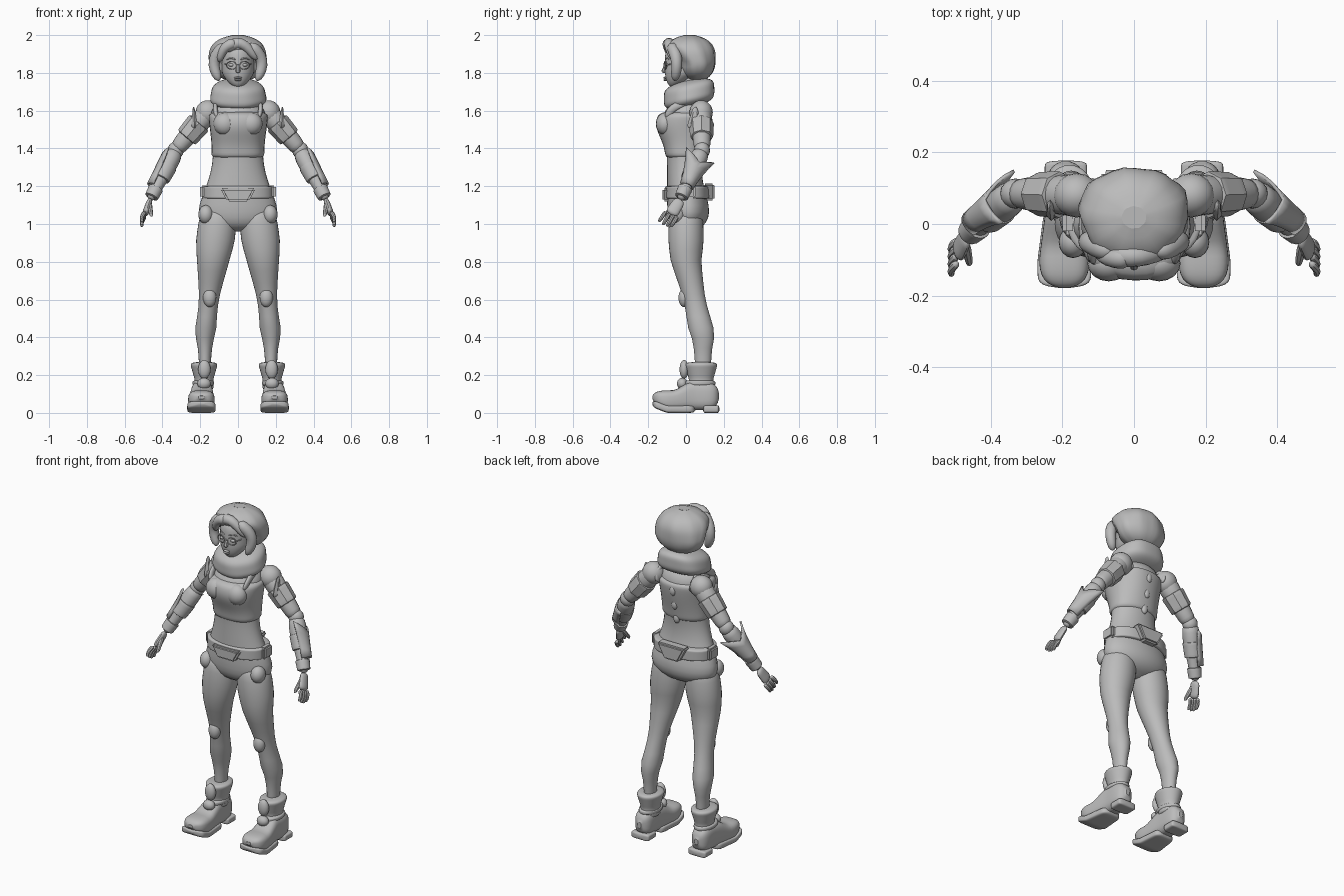
import bpy, bmesh
from math import sin, cos, pi, tau, exp, radians, copysign
from mathutils import Vector

if "Cube" in bpy.data.objects:
    bpy.data.objects.remove(bpy.data.objects["Cube"])

GREY = (.5, .5, .5, 1)
clay = bpy.data.materials.new("plain_grey")
clay.use_nodes = True
clay.diffuse_color = GREY
clay.node_tree.nodes["Principled BSDF"].inputs["Base Color"].default_value = GREY


def ramp(value, low, high):
    return min(1, max(0, (value - low) / (high - low)))


def bump(value, peak, spread):
    return exp(-((value - peak) / spread) ** 2)


def rounding(t, bluntness):
    """Shrink factor that closes both ends of a swept shape."""
    return max(.05, 1 - abs(t + t - 1) ** bluntness) ** .5


def spaced(steps):
    """Parameters from start to end, packed closer towards both ends."""
    return [(1 - cos(pi * i / steps)) / 2 for i in range(steps + 1)]


def finish(name, bm, pair=False, thickness=0):
    """Turn a bmesh into a shaded object, mirrored across x for pairs."""
    bmesh.ops.recalc_face_normals(bm, faces=bm.faces)
    mesh = bpy.data.meshes.new(name)
    bm.to_mesh(mesh)
    bm.free()
    mesh.materials.append(clay)
    part = bpy.data.objects.new(name, mesh)
    bpy.context.collection.objects.link(part)
    if thickness:
        part.modifiers.new("thickness", "SOLIDIFY").thickness = thickness
    if pair:
        part.modifiers.new("pair", "MIRROR").use_mirror_merge = False
    bpy.ops.object.select_all(action="DESELECT")
    part.select_set(True)
    bpy.context.view_layer.objects.active = part
    bpy.ops.object.shade_smooth_by_angle(angle=radians(40))


def bridge(bm, rows, closed=True):
    """Fill quads between neighbouring rows of vertices."""
    for near, far in zip(rows, rows[1:]):
        for i in range(0 if closed else 1, len(near)):
            bm.faces.new((near[i - 1], near[i], far[i], far[i - 1]))


def skin(name, loops, **options):
    bm = bmesh.new()
    rows = [[bm.verts.new(point) for point in loop] for loop in loops]
    bridge(bm, rows)
    bm.faces.new(rows[0])
    bm.faces.new(rows[-1])
    finish(name, bm, **options)


def form(name, low, high, rule, bluntness=4, square=1, lengthwise=False,
         tilt=0, ripple=0, waves=9, **options):
    """Stack ovals; rule(height) gives middle x, half width, near and far edge."""
    loops = []
    for t in spaced(24):
        height = low + (high - low) * t
        middle, half, near, far = rule(height)
        size = rounding(t, bluntness)
        loop = []
        for i in range(32):
            angle = tau * i / 32
            reach = size * (1 + ripple * sin(waves * angle + 9 * height))
            c, s = cos(angle), sin(angle)
            x = middle + half * reach * copysign(abs(c) ** square, c)
            y = (near + far) / 2 + (far - near) / 2 * reach * copysign(abs(s) ** square, s)
            loop.append((x, height, y) if lengthwise else (x, y, height + tilt * y))
        loops.append(loop)
    skin(name, loops, **options)


def tube(name, path, radii, flat=1, sides=16, **options):
    """Sweep ovals along a path."""
    loops = []
    for i, point in enumerate(path):
        heading = (path[min(i + 1, len(path) - 1)] - path[max(i - 1, 0)]).normalized()
        deep = Vector((0, 1, 0))
        deep = (deep - heading * deep.dot(heading)).normalized()
        wide = heading.cross(deep) * flat
        angles = [tau * k / sides for k in range(sides)]
        loops.append([point + radii[i] * (deep * cos(a) + wide * sin(a)) for a in angles])
    skin(name, loops, **options)


def limb(name, start, end, first, last, swell=0, bend=(0, 0, 0), bluntness=6, **options):
    """Tapered, rounded limb with an optional mid swelling and bend."""
    start, end, bend = Vector(start), Vector(end), Vector(bend)
    steps = spaced(12)
    path = [start.lerp(end, t) + bend * sin(pi * t) for t in steps]
    radii = [(first + (last - first) * t + swell * bump(t, .3, .3)) * rounding(t, bluntness)
             for t in steps]
    tube(name, path, radii, **options)


def band(name, start, end, begin, finish_at, radius, **options):
    """Blunt cuff over a fraction of a limb."""
    limb(name, start.lerp(end, begin), start.lerp(end, finish_at),
         radius, radius * .9, bluntness=20, pair=True, **options)


def ball(name, centre, size, **options):
    bm = bmesh.new()
    bmesh.ops.create_uvsphere(bm, u_segments=16, v_segments=12, radius=1)
    for vert in bm.verts:
        vert.co = Vector(centre) + vert.co * Vector(size)
    finish(name, bm, **options)


def panel(name, centre, wide, tall, deep, taper=1, **options):
    """Bevelled block whose lower edge is scaled by taper."""
    bm = bmesh.new()
    bmesh.ops.create_cube(bm, size=1)
    for vert in bm.verts:
        if vert.co.z < 0:
            vert.co.x *= taper
        vert.co = Vector(centre) + vert.co * Vector((wide, deep, tall))
    bmesh.ops.bevel(bm, geom=bm.edges[:], offset=.01, segments=2, affect="EDGES")
    finish(name, bm, **options)


# Torso, hips and cropped top
def torso(z, pad=0, bust=.03):
    half = .125 + .09 * bump(z, 1.03, .2) + .025 * bump(z, 1.6, .15)
    front = -.1 - bust * bump(z, 1.53, .1)
    back = .075 + .05 * bump(z, 1.05, .15) + .055 * bump(z, 1.6, .2)
    return 0, half + pad, front - pad, back + pad


form("torso", .96, 1.67, torso, bluntness=9)
form("cropped_top", 1.34, 1.6, lambda z: torso(z, pad=.008, bust=.05),
     bluntness=16, square=.9, ripple=.01, waves=5)
ball("bust", (.07, -.11, 1.53), (.06, .05, .06), pair=True)
for side, depth in (("front", -.1), ("back", .11)):
    limb(side + "_straps", (.11, depth, 1.56), (.11, .02, 1.65), .02, .02,
         bend=(.01, depth / 4, .01), flat=.6, pair=True)
for z in (1.36, 1.45, 1.54):
    ball("spine_stud", (0, torso(z)[3], z), (.02, .016, .03))

# Belt and pouches
form("belt", 1.13, 1.205, lambda z: (0, .187, -.11, .125), bluntness=16, square=.85)
panel("buckle", (0, -.1, 1.155), wide=.19, tall=.07, deep=.05, taper=.6)
panel("back_pouch", (0, .12, 1.17), wide=.19, tall=.09, deep=.06, taper=.5)
panel("side_pouches", (.18, .01, 1.17), wide=.04, tall=.07, deep=.08, pair=True)


# Legs
def leg(z):
    thigh = ramp(z, .5, .9)
    calf = .024 * bump(z, .46, .1)
    half = .032 + .07 * thigh + calf
    deep = .043 + .05 * thigh + calf
    middle = .09 * (1 - ramp(z, .4, .8))
    return min(.175, .22 - .11 * z), half, middle - deep, middle + deep


form("legs", .16, 1.1, leg, bluntness=14, pair=True)
ball("kneecaps", (.15, -.01, .61), (.035, .03, .05), pair=True)
ball("hip_pockets", (.17, -.05, 1.05), (.04, .045, .05), pair=True)


# Boots
def cuff(z):
    flare = .02 * ramp(z, .18, .25)
    return .18, .05 + flare, .015 - flare, .145 + flare


def boot(y):
    toe = ramp(-y, -.05, .1)
    lift = .03 * ramp(-y, .1, .18)
    return .19 + .004 * toe, .055 + .016 * toe, .015 + lift, .165 - .045 * ramp(-y, -.02, .06)


def sole(y):
    lift = .03 * ramp(-y, .1, .18)
    x, half, _, _ = boot(y)
    return x, half + .004, lift, lift + .04


form("boot_cuffs", .12, .27, cuff, bluntness=20, pair=True)
form("boots", -.178, .175, boot, bluntness=7, square=.65, lengthwise=True, pair=True)
form("front_soles", -.178, .05, sole, bluntness=12, square=.4, lengthwise=True, pair=True)
form("heels", .09, .177, sole, bluntness=12, square=.4, lengthwise=True, pair=True)
form("ankle_bands", .14, .175, lambda z: (.184, .057, -.01, .156), pair=True)
ball("shin_guards", (.178, -.01, .23), (.033, .024, .05), pair=True)
ball("instep_guards", (.18, -.02, .155), (.036, .028, .03), pair=True)

# Arms and cuffs
SHOULDER = Vector((.16, .08, 1.59))
ELBOW = Vector((.33, .085, 1.39))
WRIST = Vector((.465, -.03, 1.13))
ball("shoulders", SHOULDER, (.065, .062, .065), pair=True)
limb("upper_arms", SHOULDER, ELBOW, .06, .042, bluntness=12, pair=True)
ball("elbows", ELBOW, (.043, .042, .045), pair=True)
limb("forearms", ELBOW, WRIST, .042, .027, swell=.01, bluntness=14, pair=True)
band("sleeve_bands", SHOULDER, ELBOW, .25, .68, .067, sides=8)
band("guard_straps", ELBOW, WRIST, .3, .6, .052)
band("wrist_cuffs", ELBOW, WRIST, .76, .96, .04)
limb("shoulder_points", (.23, .04, 1.5), (.235, .05, 1.62), .04, .012, flat=.5, sides=6, pair=True)

# Forearm guards: flared half shells with two upper points
bm = bmesh.new()
along = (WRIST - ELBOW).normalized()
out = Vector((.8, .35, .3))
out = (out - along * out.dot(along)).normalized()
across = along.cross(out)
rows = []
for t in (0, .25, .5, .75, 1):
    row = []
    for k in range(-4, 5):
        edge = abs(k) / 4
        point = ELBOW.lerp(WRIST, .3 + .45 * t) - along * .06 * edge * (1 - t)
        width = .06 - .02 * t + .03 * edge * (1 - t) ** 2
        row.append(bm.verts.new(point + out * .056 * cos(k * .35) + across * width * sin(k * .35)))
    rows.append(row)
bridge(bm, rows, closed=False)
finish("forearm_guards", bm, pair=True, thickness=.01)

# Hands
KNUCKLES = Vector((.492, -.08, 1.05))
limb("palms", WRIST, KNUCKLES, .03, .037, flat=.5, pair=True)
for k in range(4):
    base = KNUCKLES + Vector((0, .021 * k - .028, .015 - .009 * k))
    tip = base + Vector((.016, -.036, .008 * abs(k - 1.5) - .065))
    limb("finger", base, tip, .012, .009, bend=(.008, 0, 0), sides=8, pair=True)
limb("thumbs", (.47, -.055, 1.11), (.458, -.115, 1.04), .015, .01, sides=8, pair=True)

# Neck, scarf and head
limb("neck", (0, .03, 1.62), (0, .02, 1.82), .055, .05)
form("scarf", 1.61, 1.76, lambda z: (0, .15 - .02 * ramp(z, 1.66, 1.76), -.115, .152),
     square=.9, tilt=.2, ripple=.02, waves=5)


def head(z):
    jaw = ramp(z, 1.72, 1.8)
    return 0, .05 + .035 * jaw, -.112, .12 * jaw - .04


form("head", 1.725, 1.96, head)
limb("nose", (0, -.104, 1.85), (0, -.12, 1.8), .008, .014, sides=8)
for lip, z in (("upper_lip", 1.774), ("lower_lip", 1.763)):
    ball(lip, (0, -.11, z), (.02, .009, .006))
ball("eyes", (.034, -.096, 1.842), (.016, .014, .01), pair=True)
limb("eyebrows", (.014, -.11, 1.87), (.06, -.09, 1.87), .005, .003, bend=(0, 0, .008), pair=True)
angles = [tau * i / 16 for i in range(17)]
rim = [Vector((.035 + .026 * cos(a), .006 * cos(a) - .11, 1.84 + .021 * sin(a))) for a in angles]
tube("glasses_rims", rim, [.003] * len(rim), sides=6, pair=True)
limb("glasses_bridge", (-.01, -.116, 1.845), (.01, -.116, 1.845), .003, .003)
limb("glasses_arms", (.06, -.1, 1.845), (.09, 0, 1.85), .003, .003, pair=True)


# Bobbed hair with side locks and a swept fringe
def hair(z):
    return 0, .152, -.04 - .08 * ramp(z, 1.85, 1.94), .157


form("hair", 1.755, 2, hair, bluntness=2.6, ripple=.022)
limb("side_locks", (.06, -.08, 1.95), (.1, -.06, 1.76), .035, .025, bend=(.045, .02, .01), pair=True)
limb("fringe_sweep", (-.07, -.08, 1.92), (.1, -.07, 1.87), .034, .022, bend=(0, -.015, .06))
limb("fringe_curl", (-.01, -.095, 1.96), (-.1, -.07, 1.86), .032, .018, bend=(-.015, -.01, .02))
